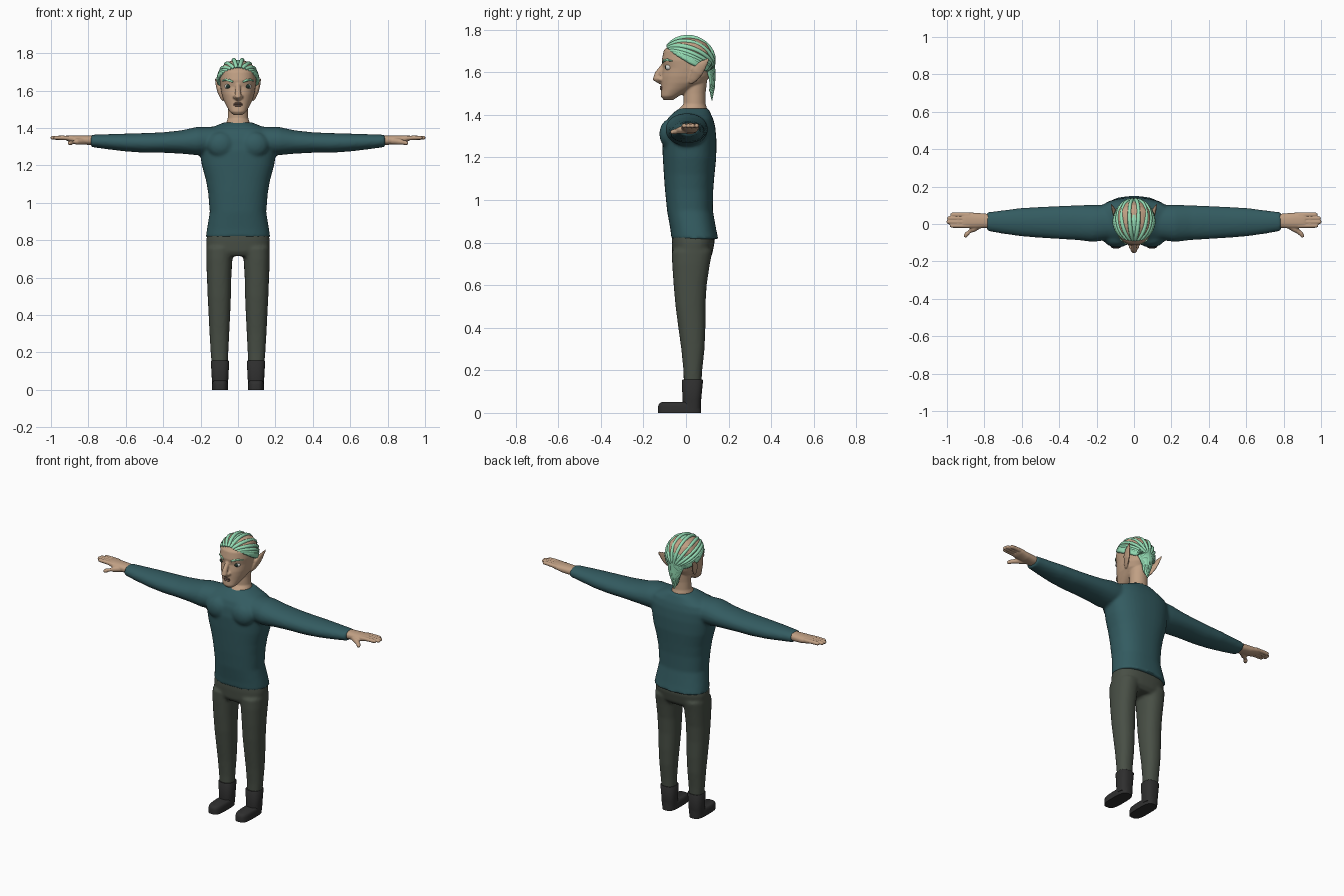
import bpy, bmesh, math
from mathutils import Vector, Matrix

if "Cube" in bpy.data.objects:
    bpy.data.objects.remove(bpy.data.objects["Cube"])

def material(name, rgb):
    m = bpy.data.materials.new(name)
    m.diffuse_color = (*rgb, 1)
    m.use_nodes = True
    m.node_tree.nodes["Principled BSDF"].inputs["Base Color"].default_value = m.diffuse_color
    return m

SKIN = material("skin tan", (0.53, 0.35, 0.23))
SHIRT = material("shirt teal", (0.033, 0.105, 0.118))
PANTS = material("trouser olive", (0.065, 0.078, 0.06))
BOOT = material("boot black", (0.028, 0.028, 0.028))
HAIR = material("hair mint", (0.30, 0.72, 0.46))
WHITE = material("eye white", (0.7, 0.7, 0.66))
IRIS = material("iris dark green", (0.02, 0.04, 0.03))
LIP = material("lip brown", (0.2, 0.12, 0.09))

def finish(bm, name, mats, voxel=0, smooth=3):
    """Make an object; with a voxel size the overlapping parts are fused."""
    bmesh.ops.recalc_face_normals(bm, faces=bm.faces[:])
    me = bpy.data.meshes.new(name)
    bm.to_mesh(me)
    bm.free()
    for m in mats:
        me.materials.append(m)
    me.shade_smooth()
    if not voxel:
        me.set_sharp_from_angle(angle=math.radians(50))
    ob = bpy.data.objects.new(name, me)
    bpy.context.collection.objects.link(ob)
    if voxel:
        r = ob.modifiers.new("fuse", 'REMESH')
        r.mode, r.voxel_size, r.use_smooth_shade = 'VOXEL', voxel, True
        s = ob.modifiers.new("soften", 'SMOOTH')
        s.factor, s.iterations = 0.5, smooth
    return ob

def ring(axis, t, a0, a1, b0, b1, e=2.3, n=40):
    """Superellipse section spanning a0..a1 by b0..b1 at height t on the axis."""
    out = []
    for i in range(n):
        w = 2 * math.pi * i / n
        c, s = math.cos(w), math.sin(w)
        a = (a0 + a1) / 2 + (a1 - a0) / 2 * math.copysign(abs(c) ** (2 / e), c)
        b = (b0 + b1) / 2 + (b1 - b0) / 2 * math.copysign(abs(s) ** (2 / e), s)
        out.append((a, b, t) if axis == 'z' else (t, a, b))
    return out

def loft(bm, rings):
    vs = [[bm.verts.new(p) for p in r] for r in rings]
    n = len(vs[0])
    for A, B in zip(vs, vs[1:]):
        for i in range(n):
            bm.faces.new((A[i], A[(i + 1) % n], B[(i + 1) % n], B[i]))
    bm.faces.new(vs[0])
    bm.faces.new(vs[-1])

def tube(bm, pts, radii, flat=(1, 1, 1), n=10):
    pts = [Vector(p) for p in pts]
    rings = []
    for i, p in enumerate(pts):
        t = (pts[min(i + 1, len(pts) - 1)] - pts[max(i - 1, 0)]).normalized()
        ref = Vector((1, 0, 0)) if abs(t.x) < 0.8 else Vector((0, 0, 1))
        u = t.cross(ref).normalized()
        v = t.cross(u)
        rings.append([])
        for k in range(n):
            a = 2 * math.pi * k / n
            o = (u * math.cos(a) + v * math.sin(a)) * radii[i]
            rings[-1].append(p + Vector(o[j] * flat[j] for j in range(3)))
    loft(bm, rings)

def ball(bm, c, r, seg=24):
    m = Matrix.Translation(c) @ Matrix.Diagonal((*r, 1)) @ Matrix.Rotation(math.pi / 2, 4, 'X')
    return bmesh.ops.create_uvsphere(bm, u_segments=seg, v_segments=seg // 2, radius=1, matrix=m)["verts"]

# shirt: torso, chest and both sleeves fused
bm = bmesh.new()
torso = [(.815, -.068, .152, .172), (.86, -.073, .142, .166), (.95, -.089, .126, .151),
         (1.05, -.099, .128, .159), (1.12, -.104, .134, .171), (1.2, -.109, .142, .193),
         (1.28, -.112, .143, .206), (1.34, -.104, .138, .212), (1.38, -.088, .128, .195),
         (1.408, -.062, .115, .13), (1.43, -.03, .105, .075)]
loft(bm, [ring('z', z, -w, w, f, b, 2.4) for z, f, b, w in torso])
sleeve = [(.1, -.08, .1, 1.26, 1.408), (.22, -.096, .102, 1.255, 1.406), (.3, -.086, .1, 1.263, 1.388),
          (.4, -.08, .096, 1.268, 1.377), (.5, -.074, .091, 1.268, 1.373), (.6, -.066, .086, 1.275, 1.37),
          (.7, -.052, .073, 1.287, 1.367), (.787, -.037, .063, 1.299, 1.364)]
for s in (-1, 1):
    loft(bm, [ring('x', s * x, *r, 2.1) for x, *r in sleeve])
    ball(bm, (s * .09, -.075, 1.31), (.075, .05, .07))
finish(bm, "shirt", [SHIRT], .01, 3)

# trousers: hips and legs fused
bm = bmesh.new()
loft(bm, [ring('z', z, -w, w, f, b, 2.5) for z, f, b, w in
          [(.715, -.05, .1, .15), (.74, -.064, .122, .168), (.8, -.067, .134, .17), (.85, -.064, .13, .16)]])
leg = [(.13, .055, .14, -.01, .072), (.2, .052, .146, -.012, .076), (.3, .047, .152, -.022, .087),
       (.4, .042, .157, -.036, .091), (.5, .038, .162, -.049, .091), (.6, .036, .166, -.058, .097),
       (.7, .03, .17, -.065, .112), (.76, .02, .17, -.066, .124)]
for s in (-1, 1):
    loft(bm, [ring('z', z, s * i, s * o, f, b) for z, i, o, f, b in leg])
finish(bm, "trousers", [PANTS], .009, 3)

# boots: foot and shaft
for s, side in ((-1, "right"), (1, "left")):
    bm = bmesh.new()
    x = s * .096
    loft(bm, [ring('z', z, x - w, x + w, f, .071, 3.2) for z, w, f in
              [(0, .043, -.131), (.03, .043, -.131), (.043, .04, -.127), (.05, .034, -.115)]])
    loft(bm, [ring('z', z, x - w, x + w, f, b, 2.6) for z, w, f, b in
              [(.02, .043, -.016, .07), (.06, .044, -.016, .071), (.152, .049, -.02, .08), (.156, .046, -.017, .077)]])
    finish(bm, side + "_boot", [BOOT])

# hands: palm, four fingers, thumb
for s, side in ((-1, "right"), (1, "left")):
    bm = bmesh.new()
    loft(bm, [ring('x', s * x, *r) for x, *r in
              [(.75, -.022, .05, 1.308, 1.36), (.8, -.022, .056, 1.31, 1.36), (.85, -.024, .06, 1.314, 1.361),
               (.9, -.022, .062, 1.326, 1.361), (.915, -.018, .058, 1.332, 1.36)]])
    for y, tip in ((-.009, .985), (.011, 1.002), (.031, .999), (.05, .98)):
        tube(bm, [(s * .88, y, 1.345), (s * .94, y, 1.348), (s * (tip - .008), y, 1.348), (s * tip, y, 1.348)],
             [.013, .012, .011, .006])
    tube(bm, [(s * .82, .0, 1.332), (s * .865, -.03, 1.327), (s * .893, -.052, 1.321), (s * .905, -.07, 1.318)],
         [.02, .017, .013, .009])
    finish(bm, side + "_hand", [SKIN], .004, 2)

# head: skull with jaw, neck, nose and ears fused
bm = bmesh.new()
skull = [(1.47, -.105, -.06, .024), (1.487, -.119, -.035, .044), (1.52, -.116, .03, .063),
         (1.55, -.116, .09, .078), (1.58, -.115, .112, .087), (1.62, -.107, .122, .094),
         (1.655, -.114, .125, .098), (1.7, -.105, .12, .096), (1.735, -.075, .1, .08),
         (1.755, -.035, .065, .052), (1.763, -.005, .03, .02)]
loft(bm, [ring('z', z, -w, w, f, b, 2.2) for z, f, b, w in skull])
loft(bm, [ring('z', z, -w, w, f, b, 2) for z, f, b, w in
          [(1.37, -.08, .105, .09), (1.4, -.066, .104, .078), (1.425, -.036, .1, .064),
           (1.45, -.012, .092, .055), (1.5, -.012, .092, .054), (1.57, -.02, .1, .056)]])
tube(bm, [(0, -.095, 1.645), (0, -.113, 1.62), (0, -.133, 1.59), (0, -.14, 1.572), (0, -.115, 1.553)],
     [.012, .013, .016, .019, .013])
for s in (-1, 1):
    ball(bm, (s * .017, -.118, 1.567), (.012, .016, .011), 16)
    tube(bm, [(s * .08, .02, 1.548), (s * .09, .036, 1.57), (s * .102, .055, 1.605),
              (s * .112, .078, 1.635), (s * .122, .108, 1.665)],
         [.01, .02, .029, .022, .005], (.35, 1, 1))
finish(bm, "head_and_ears", [SKIN], .005, 2)

# eyes and eyebrows
for s, side in ((-1, "right"), (1, "left")):
    bm = bmesh.new()
    c = Vector((s * .05, -.078, 1.623))
    ball(bm, c, (.021, .021, .016))
    for f in bm.faces:
        f.material_index = int(f.calc_center_median().y < c.y - .0155)
    finish(bm, side + "_eye", [WHITE, IRIS])
    bm = bmesh.new()
    tube(bm, [(s * .026, -.108, 1.647), (s * .045, -.102, 1.655), (s * .064, -.088, 1.658), (s * .083, -.064, 1.652)],
         [.005, .009, .008, .003], (1, .7, .8))
    finish(bm, side + "_eyebrow", [HAIR])

# lips
bm = bmesh.new()
for z, r in ((1.531, .005), (1.522, .006)):
    tube(bm, [(-.029, -.106, 1.527), (-.014, -.114, z), (0, -.117, z), (.014, -.114, z), (.029, -.106, 1.527)],
         [.002, r, r, r, .002])
finish(bm, "lips", [LIP])

# hair base: cap cut along a sloping hairline
CEN, RAD = Vector((0, .01, 1.655)), Vector((.102, .12, .11))
bm = bmesh.new()
ball(bm, CEN, RAD, 40)
bmesh.ops.bisect_plane(bm, geom=bm.verts[:] + bm.edges[:] + bm.faces[:], plane_co=(0, 0, 1.665),
                       plane_no=(0, .5, 1), clear_inner=True)
finish(bm, "hair_cap", [HAIR])

# hair strands: swept back over the head, gathering into a tail at the nape
def on_head(d, lift=1.0):
    return CEN + Vector(d[i] * RAD[i] for i in range(3)) * lift

def direction(az, el):
    az, el = math.radians(az), math.radians(el)
    return Vector((math.sin(az) * math.cos(el), -math.cos(az) * math.cos(el), math.sin(el)))

bm = bmesh.new()
COUNT, STEPS = 9, 14
for s in (-1, 1):
    for i in range(COUNT):
        k = (i + .5) / COUNT
        a = direction(s * 88 * k, 37 - 36 * k ** 1.6)
        b = direction(s * (180 - 32 * k), -12 - 14 * k)
        ang = a.angle(b)
        pts, rad = [], []
        for j in range(STEPS):
            t = j / (STEPS - 1)
            d = (a * math.sin((1 - t) * ang) + b * math.sin(t * ang)) / math.sin(ang)
            pts.append(on_head(d, 1 + .02 * math.sin(math.pi * t)))
            rad.append(.006 + .0055 * math.sin(math.pi * min(1, t * 1.4 + .12)) ** .5 if t < .6 else .0095)
        end = pts[-1]
        tip = Vector((end.x * .5, .122 - .012 * k, 1.465 + .05 * k))
        for t in (.3, .65, 1):
            p = end.lerp(tip, t)
            p.y += .008 * math.sin(math.pi * t)
            pts.append(p)
            rad.append(.0095 - .0075 * t)
        tube(bm, pts, rad, n=8)
finish(bm, "hair_strands", [HAIR])
